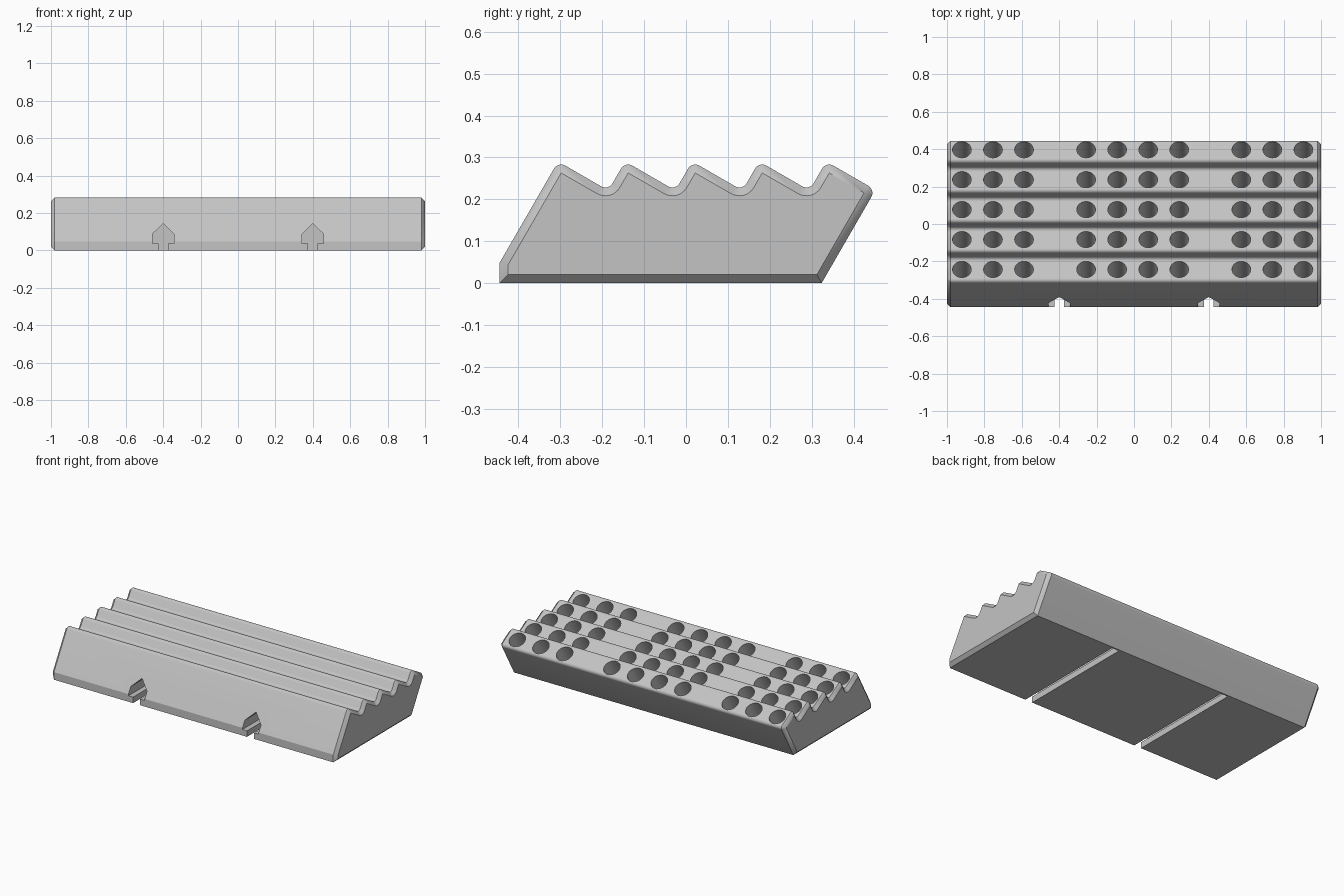
import bpy, bmesh
from math import radians, sin, cos, tan
from mathutils import Matrix, Vector

cube = bpy.data.objects.get("Cube")
if cube:
    bpy.data.objects.remove(cube, do_unlink=True)

grey = bpy.data.materials.new("light_grey")
grey.use_nodes = True
grey.diffuse_color = (0.55, 0.55, 0.55, 1)
grey.node_tree.nodes["Principled BSDF"].inputs["Base Color"].default_value = grey.diffuse_color

ROUND = 0.02       # edge rounding and end chamfer
PITCH = 0.16       # spacing of the steps
PEAK_Y, PEAK_Z = -0.298, 0.263
BACK_Y = 0.425


def arc(cy, cz, r, start, end, steps=8):
    angles = [radians(start + (end - start) * i / steps) for i in range(steps + 1)]
    return [(cy + r * cos(a), cz + r * sin(a)) for a in angles]


def profile(r):
    """Saw-tooth side outline, grown outward by r from its sharp core."""
    front = -0.425 - r
    py, pz = arc(PEAK_Y, PEAK_Z, r, 150, 60)[0]
    pts = [(front, ROUND - r), (front, pz - (py - front) * tan(radians(60)))]
    for i in range(5):
        y = PEAK_Y + PITCH * i
        pts += arc(y, PEAK_Z, r, 150, 60)
        if i < 4:
            pts += arc(y + 0.1054, PEAK_Z - 0.0147, 0.04 - r, 240, 330)
    back_z = PEAK_Z - (BACK_Y - y) * tan(radians(30))
    pts += arc(BACK_Y, back_z, r, 60, -30)
    by, bz = pts[-1]
    pts.append((by - (bz - ROUND + r) / tan(radians(60)), ROUND - r))
    return pts


def loft(bm, sections):
    """Skin a row of matching vertex rings and cap both ends."""
    rings = [[bm.verts.new(p) for p in s] for s in sections]
    for a, b in zip(rings, rings[1:]):
        for i in range(len(a)):
            j = (i + 1) % len(a)
            bm.faces.new((a[i], a[j], b[j], b[i]))
    bm.faces.new(rings[0])
    bm.faces.new(rings[-1])


def finish(name, bm):
    bmesh.ops.remove_doubles(bm, verts=bm.verts, dist=0.0002)
    bmesh.ops.recalc_face_normals(bm, faces=bm.faces)
    mesh = bpy.data.meshes.new(name)
    bm.to_mesh(mesh)
    bm.free()
    mesh.materials.append(grey)
    obj = bpy.data.objects.new(name, mesh)
    bpy.context.collection.objects.link(obj)
    return obj


# Stepped block with chamfered ends
bm = bmesh.new()
loft(bm, [[(x, y, z) for y, z in profile(r)]
          for x, r in ((-1, 0), (ROUND - 1, ROUND), (1 - ROUND, ROUND), (1, 0))])
block = finish("stepped_holder_block", bm)

# Rows of round sockets, square to each step
bm = bmesh.new()
axis = Vector((0, sin(radians(30)), cos(radians(30))))
tilt = Matrix.Rotation(radians(-30), 4, 'X')
low, high = -0.23, 0.08
for row in range(5):
    mouth = Vector((0, -0.243 + PITCH * row, 0.254))
    for col in range(11):
        if col in (3, 8) or col > 11:
            continue
        centre = mouth + axis * (low + high) / 2
        centre.x = -0.92 + 0.166 * col
        bmesh.ops.create_cone(bm, cap_ends=True, segments=32, radius1=0.05,
                              radius2=0.05, depth=high - low,
                              matrix=Matrix.Translation(centre) @ tilt)
# Last column stands past the second gap
centre_x = -0.92 + 0.166 * 11
for row in range(5):
    centre = Vector((centre_x, -0.243 + PITCH * row, 0.254)) + axis * (low + high) / 2
    bmesh.ops.create_cone(bm, cap_ends=True, segments=32, radius1=0.05, radius2=0.05,
                          depth=high - low, matrix=Matrix.Translation(centre) @ tilt)
sockets = finish("socket_cutter", bm)

# Two keyhole mounting slots along the underside
bm = bmesh.new()
half = [(0.025, -0.05), (0.025, 0.038), (0.057, 0.038), (0.057, 0.088)]
outline = half + [(0, 0.143)] + [(-x, z) for x, z in reversed(half)]
for side in (-0.4, 0.4):
    loft(bm, [[(side + x, y, z) for x, z in outline] for y in (-0.6, 0.315)])
slots = finish("slot_cutter", bm)

# Cut the block
bpy.ops.object.select_all(action='DESELECT')
block.select_set(True)
bpy.context.view_layer.objects.active = block
for cutter in (sockets, slots):
    cutter.hide_render = True
    mod = block.modifiers.new(cutter.name, 'BOOLEAN')
    mod.operation = 'DIFFERENCE'
    mod.solver = 'EXACT'
    mod.object = cutter
    bpy.ops.object.modifier_apply(modifier=mod.name)
    bpy.data.objects.remove(cutter, do_unlink=True)
bpy.ops.object.shade_smooth_by_angle(angle=radians(25))
